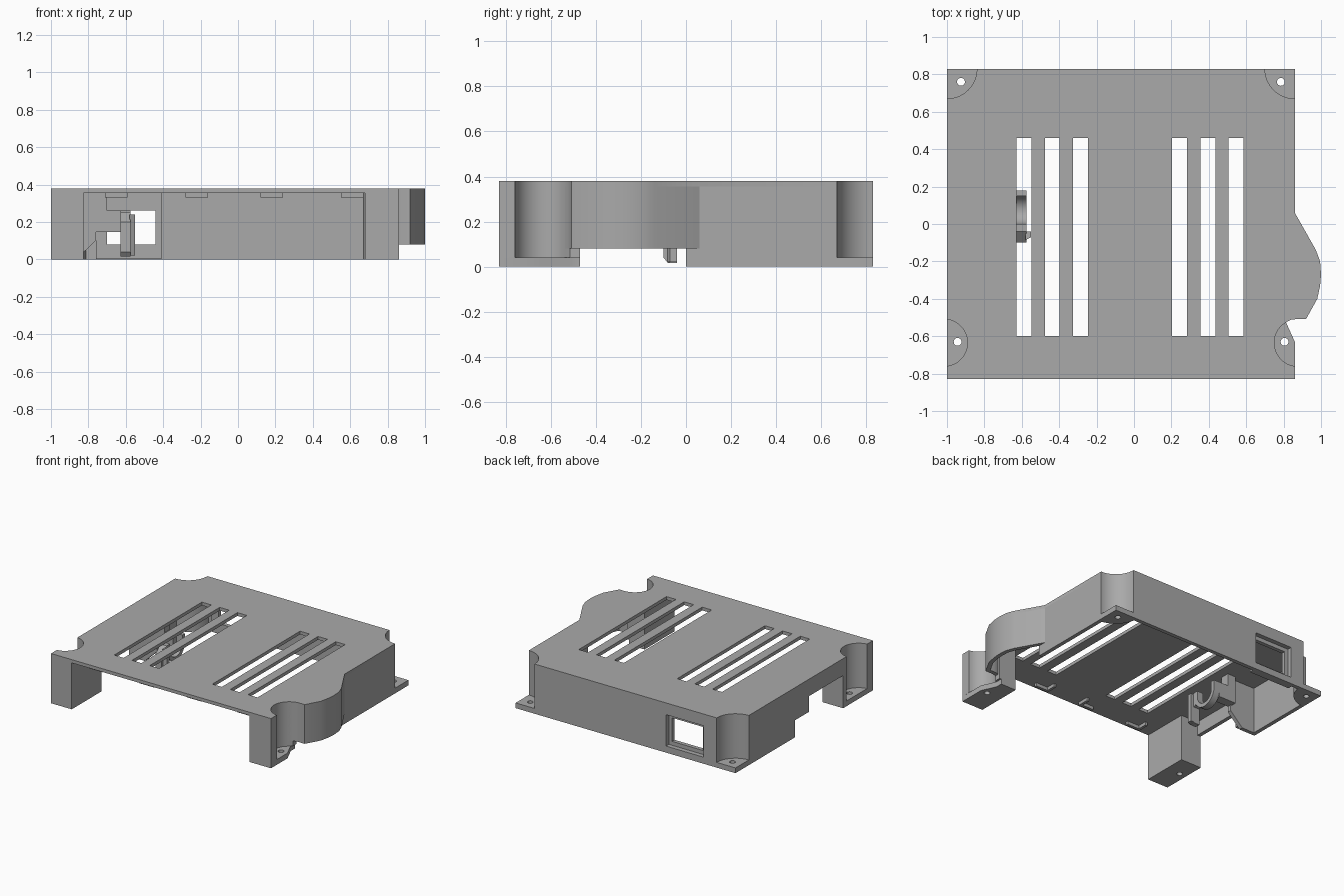
import bpy, bmesh, math
from mathutils import Vector

old = bpy.data.objects.get("Cube")
if old:
    bpy.data.objects.remove(old, do_unlink=True)

grey = bpy.data.materials.new("plain grey")
grey.use_nodes = True
COL = (0.40, 0.40, 0.40, 1)
grey.diffuse_color = COL
grey.node_tree.nodes["Principled BSDF"].inputs["Base Color"].default_value = COL

TOP, UNDER, FLANGE = 0.38, 0.355, 0.04
parts = []


def prism(name, pts, lo, hi, axis="z"):
    """Extrude a 2D outline along one axis: z from xy, y from xz, x from yz."""
    place = {"z": lambda a, b, h: (a, b, h),
             "y": lambda a, b, h: (a, h, b),
             "x": lambda a, b, h: (h, a, b)}[axis]
    bm = bmesh.new()
    rings = [[bm.verts.new(place(a, b, h)) for a, b in pts] for h in (lo, hi)]
    bm.faces.new(rings[0])
    bm.faces.new(rings[1])
    n = len(pts)
    for i in range(n):
        j = (i + 1) % n
        bm.faces.new((rings[0][i], rings[0][j], rings[1][j], rings[1][i]))
    bmesh.ops.recalc_face_normals(bm, faces=bm.faces)
    me = bpy.data.meshes.new(name)
    bm.to_mesh(me)
    bm.free()
    me.materials.append(grey)
    ob = bpy.data.objects.new(name, me)
    bpy.context.collection.objects.link(ob)
    parts.append(ob)
    return ob


def box(name, x0, x1, y0, y1, z0, z1):
    return prism(name, [(x0, y0), (x1, y0), (x1, y1), (x0, y1)], z0, z1)


def arc(cx, cy, r, a0, a1, n=16):
    return [(cx + r * math.cos(math.radians(a0 + (a1 - a0) * i / n)),
             cy + r * math.sin(math.radians(a0 + (a1 - a0) * i / n))) for i in range(n + 1)]


def wall(name, path, lo, hi=UNDER + 0.002, t=0.03):
    """Thin wall along a path, thickened to the left of its direction."""
    p = [Vector(q) for q in path]
    inner = []
    for i, q in enumerate(p):
        d0 = (q - p[i - 1]).normalized() if i else (p[1] - q).normalized()
        d1 = (p[i + 1] - q).normalized() if i < len(p) - 1 else d0
        n0, n1 = Vector((-d0.y, d0.x)), Vector((-d1.y, d1.x))
        m = (n0 + n1).normalized()
        inner.append(tuple(q + m * t / max(m.dot(n0), 0.5)))
    return prism(name, list(path) + inner[::-1], lo, hi)


def cut(ob, cutters):
    """Subtract cutters, then drop them."""
    bpy.context.view_layer.objects.active = ob
    for c in cutters:
        c.hide_render = True
        m = ob.modifiers.new("cut", "BOOLEAN")
        m.operation, m.solver, m.object = "DIFFERENCE", "EXACT", c
        bpy.ops.object.modifier_apply(modifier=m.name)
        parts.remove(c)
        bpy.data.objects.remove(c, do_unlink=True)


def screw_hole(x, y):
    return prism("hole_cutter", arc(x, y, 0.021, 0, 345, 23), -0.02, 0.1)


# Shared outline pieces, counter-clockwise
front_right = arc(0.876, -0.635, 0.126, 263, 120)
bulge = [(0.84, -0.512), (0.87, -0.508), (0.92, -0.508), (0.98, -0.40), (0.995, -0.33),
         (1.0, -0.27), (0.995, -0.20), (0.973, -0.14), (0.86, 0.06)]
back_right = arc(0.86, 0.83, 0.16, 270, 180)
back_left = arc(-1.0, 0.83, 0.16, 360, 270)
front_left = arc(-1.016, -0.635, 0.126, 83, -83)

# Top plate with six vent slots
plate = prism("top_plate", [(-1, -0.83), (0.86, -0.83)] + front_right + bulge
              + back_right + back_left + front_left, UNDER, TOP)
cut(plate, [box("slot_cutter", x, x + 0.08, -0.60, 0.46, 0.3, 0.45)
            for x in (-0.627, -0.477, -0.327, 0.203, 0.355, 0.505)])


# Window opening with a shallow outer recess
def window_cutters():
    return [box("window_cutter", -0.70, -0.44, 0.6, 0.95, 0.08, 0.26),
            box("recess_cutter", -0.73, -0.412, 0.795, 0.95, 0.05, 0.29)]


# Outer walls
wall("bulge_wall", front_right[-2:] + bulge, 0.08)
shell = wall("back_wall", [(0.86, 0.0)] + back_right + back_left + [(-1, 0.14)], 0)
cut(shell, window_cutters())
frame = box("window_frame", -0.76, -0.41, 0.765, 0.82, 0.002, UNDER + 0.002)
cut(frame, window_cutters())
box("side_wall_step", -1, -0.97, -0.06, 0.14, 0.13, UNDER)
box("side_wall_upper", -1, -0.97, -0.50, -0.06, 0.25, UNDER)

# Quarter-round screw flanges at the back corners
for name, cx, a, hx in (("left", 0.86, 180, 0.785), ("right", -1.0, 270, -0.925)):
    f = prism("back_flange_" + name, [(cx, 0.83)] + arc(cx, 0.83, 0.175, a, a + 90), 0, FLANGE)
    cut(f, [screw_hole(hx, 0.76)])

# Front legs with scalloped posts above drilled feet
prism("front_leg_left", [(0.68, -0.83), (0.86, -0.83)] + front_right
      + [(0.825, -0.515), (0.825, -0.47), (0.68, -0.47)], FLANGE, UNDER)
foot = prism("front_foot_left", [(0.68, -0.83), (0.86, -0.83), (0.86, -0.63), (0.81, -0.52),
                                 (0.81, -0.47), (0.68, -0.47)], 0, FLANGE)
cut(foot, [screw_hole(0.805, -0.63)])
prism("front_leg_right", [(-1, -0.83), (-0.825, -0.83), (-0.825, -0.47), (-1, -0.47)]
      + front_left, FLANGE, UNDER)
foot = box("front_foot_right", -1, -0.825, -0.83, -0.47, 0, FLANGE)
cut(foot, [screw_hole(-0.943, -0.63)])

# Inner divider with a chamfered lower corner
prism("divider", [(-1, 0), (-0.865, 0), (-0.76, 0.10), (-0.76, UNDER), (-1, UNDER)],
      0.11, 0.14, "y")
prism("lever_support", [(-0.77, 0.145), (-0.625, 0.145), (-0.625, 0.26), (-0.70, 0.26),
                        (-0.70, UNDER), (-0.77, UNDER)], 0.11, 0.18, "y")

# Spring lever: U bend, upright and barbed tip
u = arc(0.075, 0.20, 0.075, 360, 180, 14)
o = arc(0.075, 0.20, 0.105, 180, 360, 14)
prism("lever_spring", [(0.18, 0.26), (0.15, 0.26)] + u + [(0, 0.25), (-0.03, 0.25)] + o,
      -0.627, -0.575, "x")
prism("lever_upright", [(0.0, 0.25), (-0.04, 0.25), (-0.10, 0.20), (-0.10, 0.04),
                        (-0.08, 0.015), (-0.04, 0.015), (-0.04, 0.14), (-0.01, 0.15)],
      -0.627, -0.575, "x")
prism("lever_barb", [(-0.58, -0.085), (-0.55, -0.07), (-0.55, -0.04), (-0.58, -0.04)],
      0.02, 0.24)

# Small L-shaped locating tabs under the front edge
for i, (x, s) in enumerate(((-0.71, 1), (-0.16, -1), (0.12, 1), (0.67, -1))):
    prism("locating_tab_%d" % (i + 1),
          [(x, -0.79), (x + s * 0.12, -0.79), (x + s * 0.12, -0.77), (x + s * 0.02, -0.77),
           (x + s * 0.02, -0.70), (x, -0.70)], 0.33, UNDER + 0.002)

# Smooth the curves, keep edges sharp
bpy.ops.object.select_all(action="DESELECT")
for ob in parts:
    ob.select_set(True)
bpy.context.view_layer.objects.active = plate
bpy.ops.object.shade_smooth_by_angle(angle=math.radians(30))
